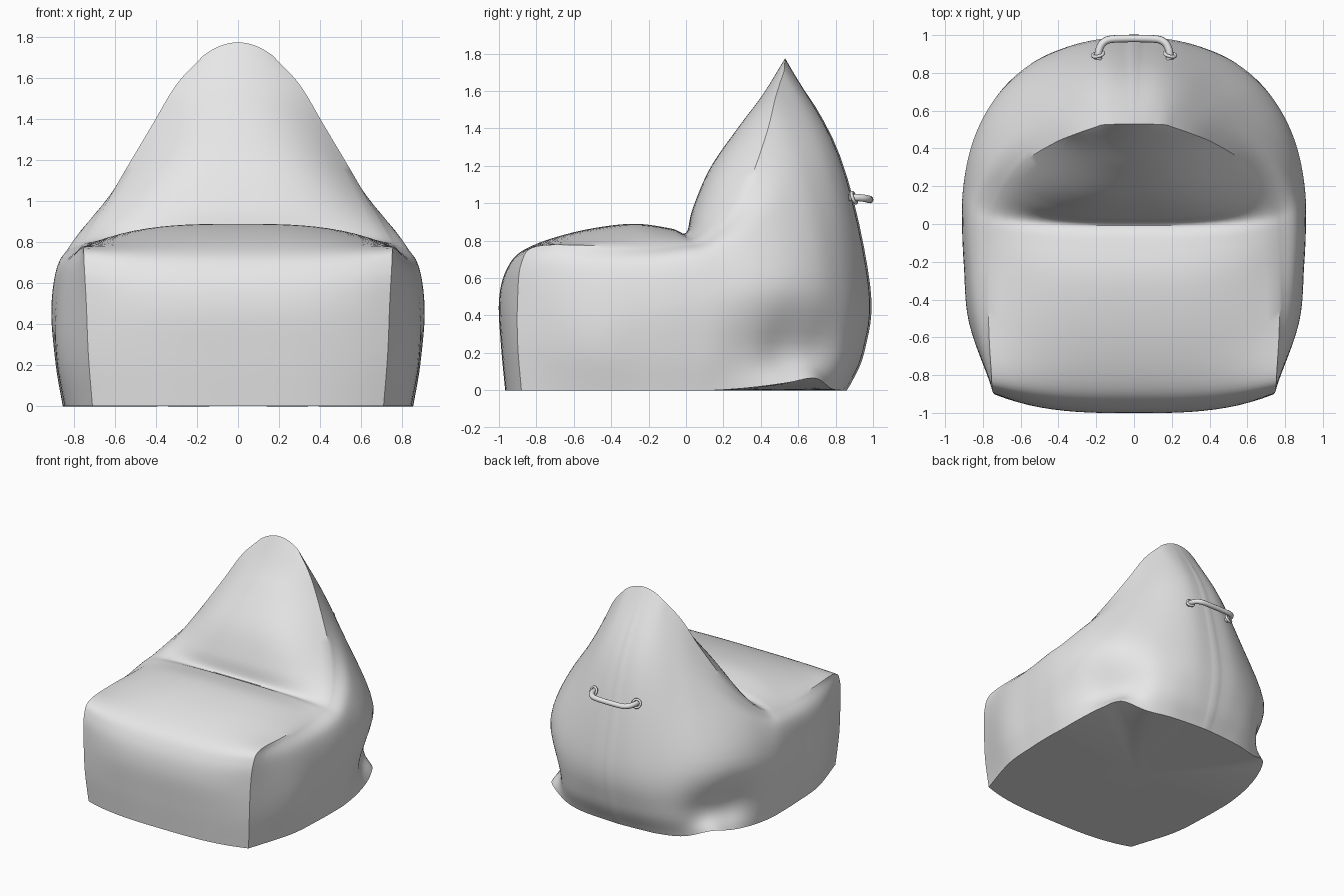
import bpy, bmesh, math
from mathutils import Vector

if "Cube" in bpy.data.objects:
    bpy.data.objects.remove(bpy.data.objects["Cube"])

STEPS = 6            # subdivisions between guide points
HALF = 2 * STEPS     # columns across half of the front panel

fabric = bpy.data.materials.new("grey_fabric")
fabric.use_nodes = True
GREY = (0.8, 0.8, 0.8, 1)
fabric.diffuse_color = GREY
fabric.node_tree.nodes["Principled BSDF"].inputs["Base Color"].default_value = GREY


def smooth_path(points):
    """Catmull-Rom curve through all the points."""
    pts = [Vector(p) for p in points]
    pts = [2 * pts[0] - pts[1]] + pts + [2 * pts[-1] - pts[-2]]
    out = []
    for a, b, c, d in zip(pts, pts[1:], pts[2:], pts[3:]):
        for i in range(STEPS):
            t = i / STEPS
            out.append(0.5 * (2 * b + (c - a) * t + (2 * a - 5 * b + 4 * c - d) * t ** 2
                              + (3 * b - a - 3 * c + d) * t ** 3))
    return out + [pts[-2]]


def across(centre, edge, s):
    """Point on the front panel between its centre line and its seam, rounder near the peak."""
    power = 3 - min(max((edge.z - 1) / .6, 0), 1)
    p = centre.lerp(edge, s ** power)
    p.x = edge.x * s
    return p


def add_grid(bm, grid):
    rows = [[bm.verts.new(p) for p in row] for row in grid]
    for r0, r1 in zip(rows, rows[1:]):
        for a, b, c, d in zip(r0, r0[1:], r1[1:], r1):
            bm.faces.new((a, b, c, d))


def tube(name, points, radius):
    """Round cord along a path."""
    curve = bpy.data.curves.new(name, "CURVE")
    curve.dimensions = "3D"
    curve.bevel_depth = radius
    curve.bevel_resolution = 3
    curve.use_fill_caps = True
    spline = curve.splines.new("POLY")
    spline.points.add(len(points) - 1)
    for sp, p in zip(spline.points, points):
        sp.co = (*p, 1)
    spline.use_smooth = True
    ob = bpy.data.objects.new(name, curve)
    bpy.context.collection.objects.link(ob)
    curve.materials.append(fabric)


# Front panel guides: centre line (y, z) and side seam, from floor to peak
centre_line = [(-.967, 0), (-.99, .25), (-1, .48), (-.96, .645), (-.86, .755), (-.6, .845),
               (-.3, .89), (-.08, .865), (0, .842), (.035, .97), (.13, 1.19), (.29, 1.42),
               (.41, 1.58), (.53, 1.775)]
seam_line = [(.71, -.88, 0), (.73, -.9, .25), (.74, -.9, .5), (.75, -.88, .68),
             (.755, -.8, .77), (.77, -.5, .775), (.76, -.2, .775), (.75, -.03, .79),
             (.74, .07, .81), (.68, .2, .92), (.58, .33, 1.1), (.42, .43, 1.37),
             (.3, .48, 1.57), (.17, .525, 1.71)]
centre_line = [Vector((0, y, z)) for y, z in centre_line]
seam_line = [Vector(p) for p in seam_line]

front = [[across(c, e, i / HALF) for i in range(HALF + 1)]
         for c, e in zip(smooth_path(centre_line), smooth_path(seam_line))]

# Side and back panel guides, running from the front corner to the back centre
shoulder = [(.84, -.52, .66), (.865, -.21, .68), (.87, 0, .71), (.85, .14, .74),
            (.775, .32, .84), (.66, .47, .95), (.52, .61, 1.05), (.4, .7, 1.12),
            (.27, .77, 1.2), (.14, .81, 1.25), (0, .82, 1.25)]
bulge = [(.87, -.53, .42), (.9, -.22, .45), (.91, 0, .48), (.905, .18, .5),
         (.87, .38, .54), (.8, .56, .56), (.69, .72, .56), (.54, .84, .56),
         (.37, .92, .56), (.19, .97, .56), (0, .98, .56)]
ankle = [(.865, -.52), (.885, -.22), (.89, 0), (.88, .17), (.82, .35), (.725, .5),
         (.64, .66), (.53, .82), (.38, .9), (.19, .94), (0, .95)]
floor_line = [(.825, -.5, 0), (.85, -.2, 0), (.855, 0, 0), (.85, .15, 0), (.83, .35, .015),
              (.785, .54, .04), (.705, .69, .065), (.53, .775, .01), (.35, .83, 0),
              (.17, .85, 0), (0, .86, 0)]
ankle = [(x, y, .21) for x, y in ankle]
top = seam_line[5:] + [across(centre_line[-1], seam_line[-1], s) for s in (.5, 0)]

columns = [seam_line[4::-1]] + [list(c) for c in zip(top, shoulder, bulge, ankle, floor_line)]
lines = [smooth_path(row) for row in zip(*[smooth_path(c) for c in columns])]
side = [list(c) for c in zip(*lines)]

# Sew the side panel exactly onto the front panel
corner = 4 * STEPS
sewn = [row[-1] for row in front[corner:]] + front[-1][-2::-1]
for col, p in zip(side, sewn):
    col[0] = p
side[0] = [front[corner - i][-1] for i in range(corner + 1)]

# Raised stitched ridge down the middle of the back
for p in side[-1]:
    p.x = 0
for p in side[-1][3:-1]:
    p.y += .005

# Bag body: half is built, then mirrored and closed underneath
bm = bmesh.new()
add_grid(bm, front)
add_grid(bm, side)
rim = front[0] + [col[-1] for col in side[1:]]
add_grid(bm, [[Vector((p.x * f, p.y * f, p.z * f ** 3)) for p in rim] for f in (1, .8, .4, 0)])
bmesh.ops.remove_doubles(bm, verts=bm.verts, dist=0.0005)
bmesh.ops.mirror(bm, geom=bm.verts[:] + bm.edges[:] + bm.faces[:], axis="X", merge_dist=0.0005)
bmesh.ops.remove_doubles(bm, verts=bm.verts, dist=0.004)
bmesh.ops.recalc_face_normals(bm, faces=bm.faces)
mesh = bpy.data.meshes.new("bag_body")
bm.to_mesh(mesh)
bm.free()
mesh.materials.append(fabric)
body = bpy.data.objects.new("bag_body", mesh)
bpy.context.collection.objects.link(body)
bpy.context.view_layer.objects.active = body
body.select_set(True)
bpy.ops.object.shade_smooth_by_angle(angle=math.radians(35))
body.select_set(False)

# Carry handle with an eyelet at each end
half_handle = [(.19, .87, 1.03), (.185, .92, 1.03), (.16, .962, 1.025), (.1, .98, 1.02)]
path = half_handle + [(-x, y, z) for x, y, z in reversed(half_handle)]
tube("carry_handle", smooth_path(path), .02)
for name, sign in (("left_eyelet", 1), ("right_eyelet", -1)):
    normal = Vector((sign * .25, .9, .35))
    bpy.ops.mesh.primitive_torus_add(
        major_radius=.03, minor_radius=.009, major_segments=24, minor_segments=8,
        location=(sign * .19, .898, 1.03), rotation=normal.to_track_quat("Z", "Y").to_euler())
    ring = bpy.context.object
    ring.name = name
    ring.data.materials.append(fabric)
    bpy.ops.object.shade_smooth()
